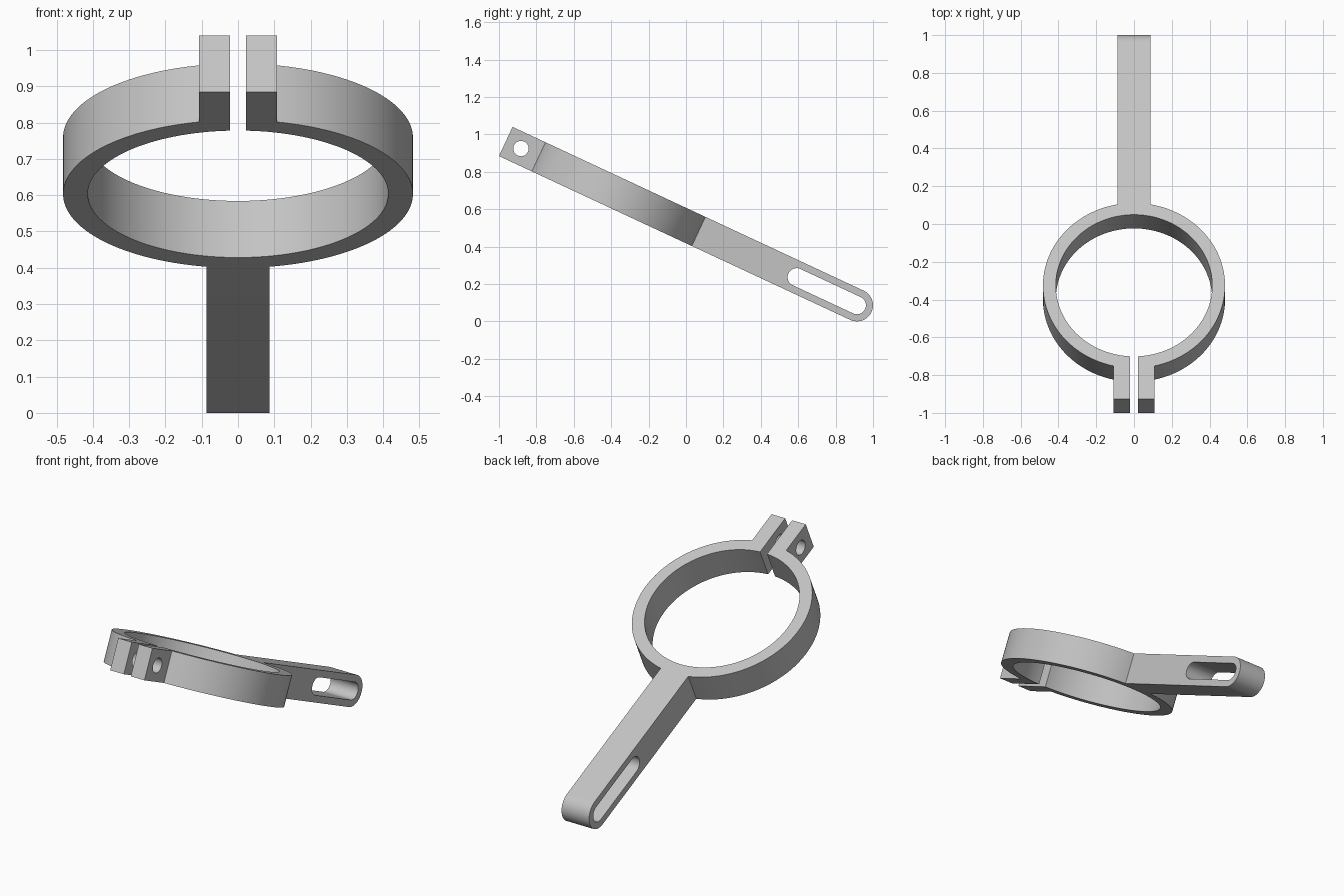
import bpy, bmesh
from math import sin, cos, asin, pi, radians
from mathutils import Matrix

if "Cube" in bpy.data.objects:
    bpy.data.objects.remove(bpy.data.objects["Cube"], do_unlink=True)

GREY = (0.55, 0.55, 0.55, 1)
TILT = radians(25)
RING_V = -1.408            # ring centre, measured along the arm from its tip
OUTER, INNER = 0.482, 0.414
ARM, LUG, GAP = 0.087, 0.108, 0.022   # half widths
LUG_END, BOLT_V = -2.072, -1.982
HALF_T, SLOT_R, SLOT_LEN, BOLT_R = 0.086, 0.048, 0.356, 0.041

metal = bpy.data.materials.new("grey metal")
metal.use_nodes = True
metal.diffuse_color = GREY
metal.node_tree.nodes["Principled BSDF"].inputs["Base Color"].default_value = GREY


def arc(cx, cy, r, start, end, n):
    return [(cx + r * cos(start + (end - start) * i / n),
             cy + r * sin(start + (end - start) * i / n)) for i in range(n + 1)]


def prism(name, points, half, sideways=False):
    """Extrude an outline along z, or along x when sideways."""
    bm = bmesh.new()
    place = (lambda a, b, h: (h, a, b)) if sideways else (lambda a, b, h: (a, b, h))
    face = bm.faces.new([bm.verts.new(place(a, b, -half)) for a, b in points])
    ext = bmesh.ops.extrude_face_region(bm, geom=[face])
    moved = [g for g in ext["geom"] if isinstance(g, bmesh.types.BMVert)]
    bmesh.ops.translate(bm, verts=moved, vec=place(0, 0, 2 * half))
    bmesh.ops.recalc_face_normals(bm, faces=bm.faces)
    mesh = bpy.data.meshes.new(name)
    bm.to_mesh(mesh)
    bm.free()
    mesh.materials.append(metal)
    obj = bpy.data.objects.new(name, mesh)
    bpy.context.collection.objects.link(obj)
    return obj


def combine(body, cutter, operation):
    cutter.hide_render = True
    mod = body.modifiers.new(cutter.name, "BOOLEAN")
    mod.object, mod.operation, mod.solver = cutter, operation, "EXACT"
    bpy.context.view_layer.objects.active = body
    bpy.ops.object.modifier_apply(modifier=mod.name)
    bpy.data.objects.remove(cutter, do_unlink=True)


# Plan outline: arm, split ring and clamp lugs; one half, then mirrored
outer_half = [(ARM, 0.2)]
outer_half += arc(0, RING_V, OUTER, pi / 2 - asin(ARM / OUTER), -pi / 2 + asin(LUG / OUTER), 56)
outer_half += [(LUG, LUG_END - 0.1), (GAP, LUG_END - 0.1)]
inner_half = arc(0, RING_V, INNER, -pi / 2 + asin(GAP / INNER), pi / 2, 64)
half = outer_half + inner_half
mirrored = [(-x, y) for x, y in reversed(half[:-1])]
clamp = prism("ring_clamp_with_arm", half + mirrored, 0.2)

# Side outline: flat bar thickness with a rounded arm tip
side = [(LUG_END, HALF_T), (LUG_END, -HALF_T)] + arc(0, 0, HALF_T, -pi / 2, pi / 2, 32)
combine(clamp, prism("side_profile", side, 0.7, True), "INTERSECT")

# Long slot through the arm and bolt hole through both lugs
slot = arc(0, 0, SLOT_R, -pi / 2, pi / 2, 24) + arc(-SLOT_LEN, 0, SLOT_R, pi / 2, 3 * pi / 2, 24)
combine(clamp, prism("slot_cutter", slot, 0.3, True), "DIFFERENCE")
bolt = arc(BOLT_V, 0, BOLT_R, 0, 2 * pi, 40)[:-1]
combine(clamp, prism("bolt_hole_cutter", bolt, 0.3, True), "DIFFERENCE")

# Tilt the part down towards the back, resting on the arm tip
clamp.data.transform(Matrix.Translation((0, 0.914, HALF_T)) @ Matrix.Rotation(-TILT, 4, "X"))
bpy.ops.object.select_all(action="DESELECT")
clamp.select_set(True)
bpy.context.view_layer.objects.active = clamp
bpy.ops.object.shade_smooth_by_angle(angle=radians(30))
